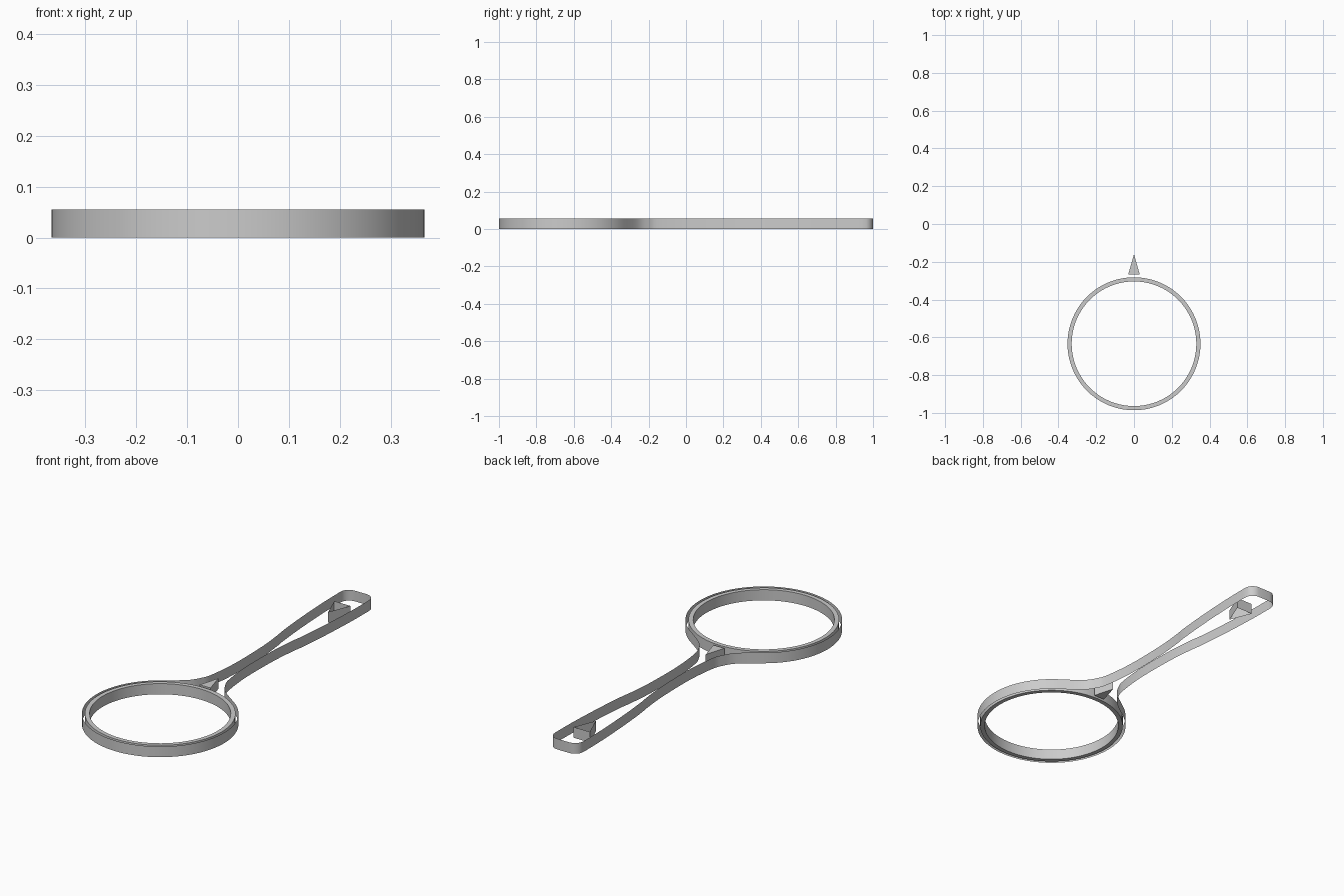
import bpy, bmesh, math
from mathutils import Vector

cube = bpy.data.objects.get("Cube")
if cube:
    bpy.data.objects.remove(cube, do_unlink=True)

HEIGHT = 0.055
CENTER_Y = -0.634
RADIUS = 0.366

grey = bpy.data.materials.new("plain_grey")
grey.use_nodes = True
color = (0.6, 0.6, 0.6, 1)
grey.diffuse_color = color
grey.node_tree.nodes["Principled BSDF"].inputs["Base Color"].default_value = color


def circle(radius, start, end, count):
    angles = [math.radians(start + (end - start) * i / count) for i in range(count + 1)]
    return [(radius * math.cos(a), CENTER_Y + radius * math.sin(a)) for a in angles]


def smooth_path(points, steps=6):
    """Catmull-Rom curve through the points, without the two end handles."""
    pts = [Vector(p) for p in points]
    path = []
    for a, b, c, d in zip(pts, pts[1:], pts[2:], pts[3:]):
        for i in range(steps):
            t = i / steps
            p = b * 2 + (c - a) * t + (a * 2 - b * 5 + c * 4 - d) * t**2 \
                + (b * 3 - a - c * 3 + d) * t**3
            path.append(tuple(p / 2))
    return path + [tuple(pts[-2])]


def finish(name, bm, smooth=False):
    mesh = bpy.data.meshes.new(name)
    bm.normal_update()
    bm.to_mesh(mesh)
    bm.free()
    obj = bpy.data.objects.new(name, mesh)
    bpy.context.collection.objects.link(obj)
    mesh.materials.append(grey)
    if smooth:
        bpy.ops.object.select_all(action="DESELECT")
        obj.select_set(True)
        bpy.context.view_layer.objects.active = obj
        bpy.ops.object.shade_smooth_by_angle(angle=math.radians(30))
    return obj


def loop(bm, outline, z):
    return [bm.verts.new((x, y, z)) for x, y in outline]


def bridge(bm, first, second):
    n = len(first)
    for i in range(n):
        j = (i + 1) % n
        bm.faces.new((first[i], first[j], second[j], second[i]))


def wall(name, outline, capped=False, smooth=False):
    """Upright wall along a counter-clockwise outline, optionally closed."""
    bm = bmesh.new()
    low, high = loop(bm, outline, 0), loop(bm, outline, HEIGHT)
    bridge(bm, low, high)
    if capped:
        bm.faces.new(high)
        bm.faces.new(low[::-1])
    return finish(name, bm, smooth)


# Outer wall: round head, concave neck, flared handle with rounded end
head = circle(RADIUS, -90, 54, 40)
handle = smooth_path([
    head[-2], head[-1], (0.11, -0.26), (0.068, -0.2), (0.048, -0.14),
    (0.032, 0.02), (0.034, 0.24), (0.046, 0.38), (0.056, 0.45),
    (0.07, 0.61), (0.08, 0.8), (0.082, 0.94), (0.082, 0.96)])
corner = [(0.034 + 0.048 * math.cos(a), 0.952 + 0.048 * math.sin(a))
          for a in (math.radians(d) for d in range(15, 91, 15))]
half = head[:-1] + handle + corner
mirrored = [(-x, y) for x, y in reversed(half[1:])]
wall("outer_wall", half + mirrored, smooth=True)

# Lens rim: closed ring just inside the head
bm = bmesh.new()
outer, inner = circle(0.352, 0, 360, 80)[:-1], circle(0.33, 0, 360, 80)[:-1]
rings = [loop(bm, outline, z) for outline, z in
         ((outer, 0), (outer, HEIGHT), (inner, HEIGHT), (inner, 0))]
for i in range(4):
    bridge(bm, rings[i], rings[(i + 1) % 4])
finish("lens_rim", bm, smooth=True)

# Neck wedge and the open triangular hole near the handle end
wall("neck_wedge", [(-0.031, -0.268), (0.031, -0.268), (0, -0.16)], capped=True)
wall("hanging_hole", [(0, 0.735), (0.046, 0.85), (-0.046, 0.85)])
